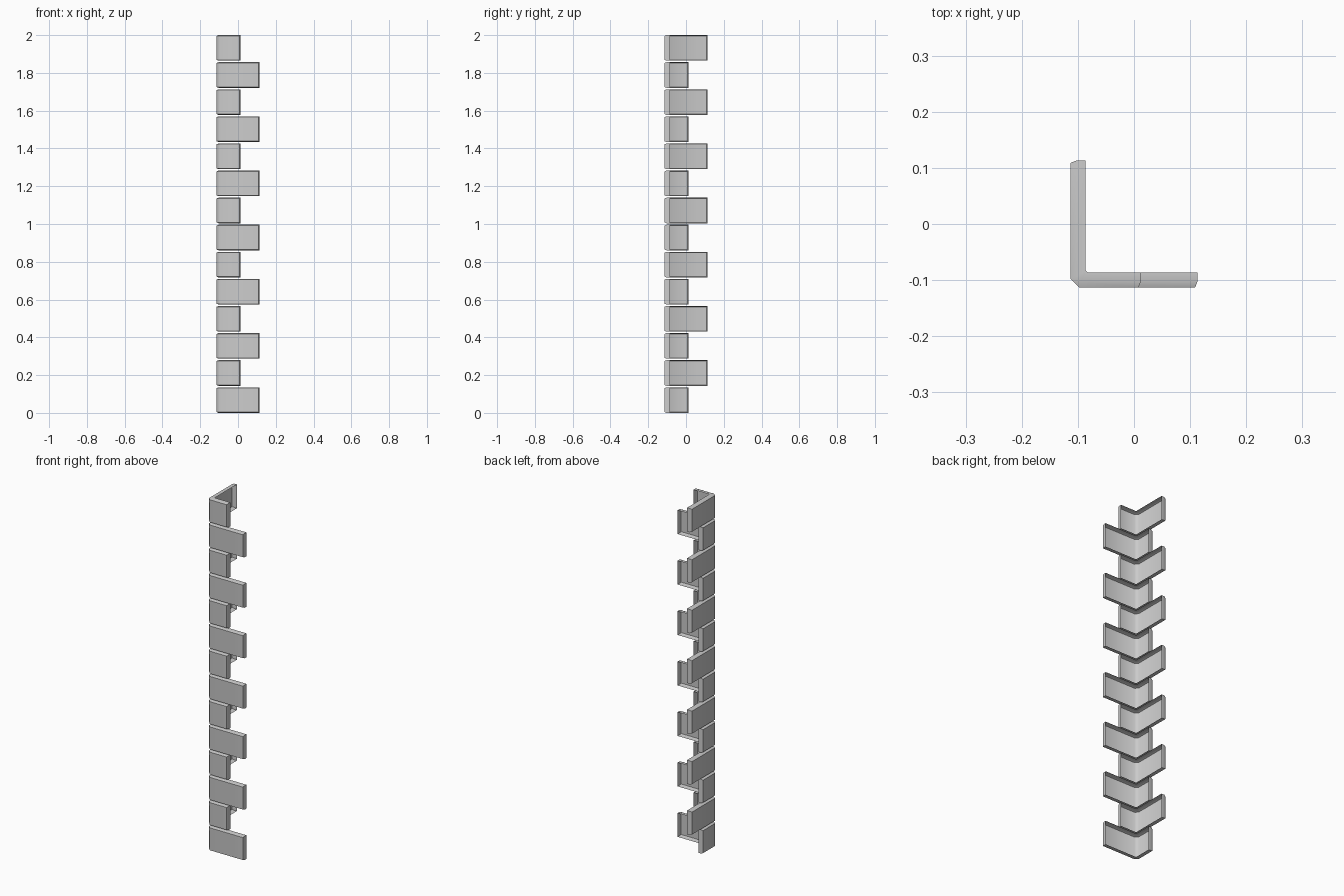
import bpy, bmesh
from math import radians

if "Cube" in bpy.data.objects:
    bpy.data.objects.remove(bpy.data.objects["Cube"])

COUNT, HEIGHT = 14, 0.1355
PITCH = (2.0 - HEIGHT) / (COUNT - 1)
OUT, SHORT = 0.113, 0.012   # outer reach, end of the short arm
# rings from the open back to the face: wall distance, corner cut, edge inset
RINGS = [(0.086, 0.003, 0.0), (0.103, 0.009, 0.0), (OUT, 0.015, 0.004)]


def corner_block(name, z, x_end, y_end):
    """L-shaped shell, open at the back, with bevelled outer faces."""
    bm = bmesh.new()
    loops = []
    for wall, cut, inset in RINGS:
        path = [(x_end - inset, -wall), (cut - wall, -wall),
                (-wall, cut - wall), (-wall, y_end - inset)]
        low = [bm.verts.new((x, y, inset)) for x, y in path]
        high = [bm.verts.new((x, y, HEIGHT - inset)) for x, y in path]
        loops.append(low + high[::-1])
    # rims and bevels
    for a, b in zip(loops, loops[1:]):
        for i in range(8):
            j = (i + 1) % 8
            bm.faces.new((a[i], b[i], b[j], a[j]))
    # outer faces and corner chamfer
    f = loops[-1]
    for i in range(3):
        bm.faces.new((f[i], f[7 - i], f[6 - i], f[i + 1]))
    bmesh.ops.recalc_face_normals(bm, faces=bm.faces[:])
    # the large front face must look outwards
    if min(bm.faces, key=lambda p: p.calc_center_median().y).normal.y > 0:
        bmesh.ops.reverse_faces(bm, faces=bm.faces[:])
    mesh = bpy.data.meshes.new(name)
    bm.to_mesh(mesh)
    bm.free()
    mesh.shade_smooth()
    mesh.set_sharp_from_angle(angle=radians(50))
    obj = bpy.data.objects.new(name, mesh)
    obj.location.z = z
    bpy.context.collection.objects.link(obj)


# stacked blocks, long arm alternating between the two walls
for i in range(COUNT):
    arms = (OUT, SHORT) if i % 2 == 0 else (SHORT, OUT)
    corner_block(f"corner_block_{i + 1:02d}", i * PITCH, *arms)
